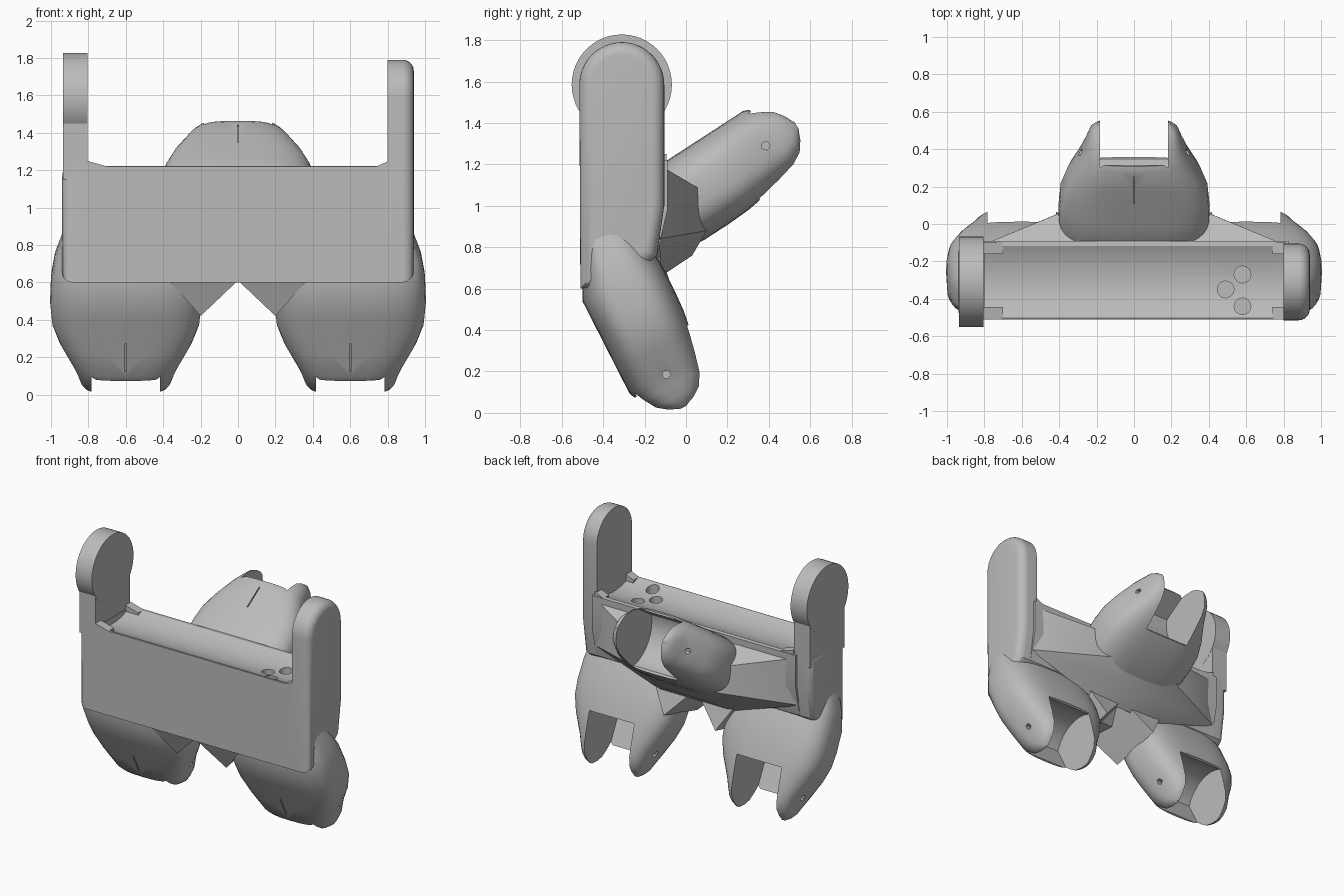
import bpy, bmesh
from math import sin, cos, pi, radians, copysign
from mathutils import Vector, Matrix

cube = bpy.data.objects.get("Cube")
if cube:
    bpy.data.objects.remove(cube)

grey = bpy.data.materials.new("plain_grey")
grey.use_nodes = True
grey.diffuse_color = (0.5, 0.5, 0.5, 1)
grey.node_tree.nodes["Principled BSDF"].inputs["Base Color"].default_value = (0.5, 0.5, 0.5, 1)


def finish(name, bm):
    bmesh.ops.recalc_face_normals(bm, faces=bm.faces)
    mesh = bpy.data.meshes.new(name)
    bm.to_mesh(mesh)
    bm.free()
    mesh.materials.append(grey)
    ob = bpy.data.objects.new(name, mesh)
    bpy.context.collection.objects.link(ob)
    return ob


def activate(ob):
    bpy.ops.object.select_all(action='DESELECT')
    ob.select_set(True)
    bpy.context.view_layer.objects.active = ob


def smooth(ob, angle=35):
    activate(ob)
    bpy.ops.object.shade_smooth_by_angle(angle=radians(angle))


def cut(ob, cutters):
    for c in cutters:
        mod = ob.modifiers.new("cut", 'BOOLEAN')
        mod.operation, mod.solver, mod.object = 'DIFFERENCE', 'EXACT', c
        activate(ob)
        bpy.ops.object.modifier_apply(modifier=mod.name)
        bpy.data.objects.remove(c)


def skin(name, rings):
    """Join equal rings of points into a closed skin."""
    bm = bmesh.new()
    rings = [[bm.verts.new(p) for p in ring] for ring in rings]
    n = len(rings[0])
    for r0, r1 in zip(rings, rings[1:]):
        for i in range(n):
            j = (i + 1) % n
            bm.faces.new((r0[i], r0[j], r1[j], r1[i]))
    bm.faces.new(rings[0])
    bm.faces.new(rings[-1])
    return finish(name, bm)


def inset(profile, d):
    """Shrink a clockwise outline by d."""
    pts = [Vector(p) for p in profile]
    out = []
    for i, p in enumerate(pts):
        a = (p - pts[i - 1]).normalized()
        b = (pts[(i + 1) % len(pts)] - p).normalized()
        normal = Vector((a.y + b.y, -a.x - b.x)).normalized()
        out.append(p + normal * d / max(0.5, normal.dot(Vector((a.y, -a.x)))))
    return out


def prism(name, profile, x0, x1, rim=0):
    """Extrude a (y, z) outline from x0 to x1, rounding the rim at x1."""
    side = copysign(1, x1 - x0)
    levels = [(x0, 0), (x1, 0)]
    if rim:
        levels[1:] = [(x1 - side * rim * (1 - sin(k * pi / 12)), rim * (1 - cos(k * pi / 12)))
                      for k in range(7)]
    return skin(name, [[(x, y, z) for y, z in (inset(profile, d) if d else profile)]
                       for x, d in levels])


def hull(name, points):
    bm = bmesh.new()
    for p in points:
        bm.verts.new(p)
    bmesh.ops.convex_hull(bm, input=bm.verts)
    return finish(name, bm)


def arc(cy, cz, r, a0, a1, n=24):
    return [(cy + r * cos(radians(a0 + (a1 - a0) * i / n)),
             cz + r * sin(radians(a0 + (a1 - a0) * i / n))) for i in range(n + 1)]


# Body panel with a curved trough along its top
FRONT, BACK, AXIS_Y, AXIS_Z = -0.51, -0.09, -0.31, 1.585
trough = arc(AXIS_Y, AXIS_Z, 0.41, -118, -62, 16)
body = prism("body", [(BACK, 1.22), (BACK, 0.98), (-0.14, 0.76), (-0.3, 0.62), (FRONT, 0.6),
                      (FRONT, 1.22)] + trough, -0.83, 0.83)
holes = [prism("hole", arc(0, 0, 0.045, 0, 337.5, 15), 0, 0.15) for _ in range(3)]
for hole, (x, y) in zip(holes, ((0.58, -0.27), (0.49, -0.35), (0.58, -0.44))):
    hole.matrix_world = Matrix.Translation((x, y, 1.13)) @ Matrix.Rotation(-pi / 2, 4, 'Y')
cut(body, holes)
smooth(body, 25)

# Left cheek: one tall rounded arm
lower = [(-0.105, 1.0), (-0.14, 0.76), (-0.3, 0.62), (FRONT, 0.6)]
left = prism("left_cheek", arc(AXIS_Y, AXIS_Z, 0.205, 180, 0) + lower, 0.8, 0.94, 0.06)
smooth(left)

# Right cheek: rounded flank carrying a disc on a flat neck
flank = prism("right_flank", [(FRONT, 1.22), (-0.105, 1.22)] + lower, -0.8, -0.94, 0.05)
smooth(flank)
prism("right_neck", [(FRONT, 1.15), (FRONT, 1.5), (-0.105, 1.5), (-0.105, 1.15)],
      -0.805, -0.935)
disc = prism("right_disc", arc(AXIS_Y, AXIS_Z, 0.242, 0, 352.5, 47), -0.804, -0.936)
smooth(disc)

# Small clips where the cheeks meet the trough
for side, reach in ((-1, 0.7), (1, 0.74)):
    for y in (FRONT, -0.16):
        hull("trough_clip", [(side * x, yy, z) for yy in (y, y + 0.065)
                             for x, z in ((0.81, 1.25), (0.81, 1.17), (reach, 1.22), (reach, 1.17))])

# Fork leg stations: distance along axis, half width, plate depth, rear depth
STATIONS = [(-0.75, 0.335, 0.06, 0.2), (-0.62, 0.38, 0.14, 0.2), (-0.5, 0.40, 0.2, 0.22),
            (-0.35, 0.405, 0.2, 0.22), (-0.24, 0.395, 0.2, 0.215), (-0.13, 0.355, 0.2, 0.2),
            (0, 0.285, 0.2, 0.18), (0.06, 0.26, 0.175, 0.17), (0.12, 0.24, 0.14, 0.14),
            (0.155, 0.22, 0.09, 0.09), (0.178, 0.195, 0.03, 0.03)]


def leg(name, pivot, along, plate):
    """Barrel-shaped leg ending in two prongs around a slot."""
    along, plate = Vector((0, *along)).normalized(), Vector((0, *plate)).normalized()

    def place(x, t, v):
        return pivot + Vector((x, 0, 0)) + along * t + plate * v

    def box(x, t0, t1, v0, v1):
        return hull("cutter", [place(i, t, v) for i in (-x, x) for t in (t0, t1) for v in (v0, v1)])

    rings, n, power = [], 40, 2 / 3.1
    for t, a, fore, aft in STATIONS:
        ring = []
        for i in range(n):
            c, s = cos(2 * pi * i / n), sin(2 * pi * i / n)
            ring.append(place(a * copysign(abs(c) ** power, c), t,
                              (fore if s > 0 else aft) * copysign(abs(s) ** power, s)))
        rings.append(ring)
    ob = skin(name, rings)

    # Slot open at the tip and rear, wheel hollow, pin sockets and plate seam
    pins = [prism("pin", [(pivot.y + y, pivot.z + z) for y, z in arc(0, 0, 0.022, 0, 288, 4)],
                  pivot.x + s * 0.25, pivot.x + s * 0.5) for s in (-1, 1)]
    hollow = prism("hollow", arc(pivot.y, pivot.z, 0.25, 0, 348.75, 31), -0.183, 0.183)
    hollow.location.x = pivot.x
    bpy.context.view_layer.update()
    cut(hollow, [box(0.3, -0.4, 0.4, 0.175, 0.4)])
    cut(ob, [box(0.181, 0.03, 0.3, -0.3, 0.3), box(0.182, -0.165, 0.3, -0.4, 0.172),
             hollow, *pins, box(0.004, -0.2, -0.03, 0.19, 0.3)])
    smooth(ob, 32)


for side, label in ((1, "left_leg"), (-1, "right_leg")):
    leg(label, Vector((side * 0.6, -0.095, 0.185)), (0.454, -0.891), (-0.891, -0.454))
    # Curved web filling the top of the arch between the legs
    web = hull(label + "_web", [(side * x, y, z) for x, y, z in (
        (0, -0.5, 0.61), (0.1, -0.49, 0.585), (0.16, -0.47, 0.545), (0.2, -0.42, 0.42),
        (0.36, -0.5, 0.6), (0, -0.12, 0.74), (0.1, -0.11, 0.7), (0.16, -0.09, 0.65),
        (0.21, -0.04, 0.52), (0.36, -0.12, 0.76))])
    smooth(web)
leg("rear_leg", Vector((0, 0.385, 1.29)), (0.84, 0.545), (-0.545, 0.84))

# Sloped web joining the body's back to the rear leg
web = hull("rear_web", [(s * x, y, z) for s in (-1, 1) for x, y, z in (
    (0.78, -0.1, 1.18), (0.84, -0.13, 0.84), (0.3, -0.12, 0.66),
    (0.37, 0.07, 1.08), (0.3, 0.1, 0.88), (0.16, 0.03, 0.76))])
smooth(web)
